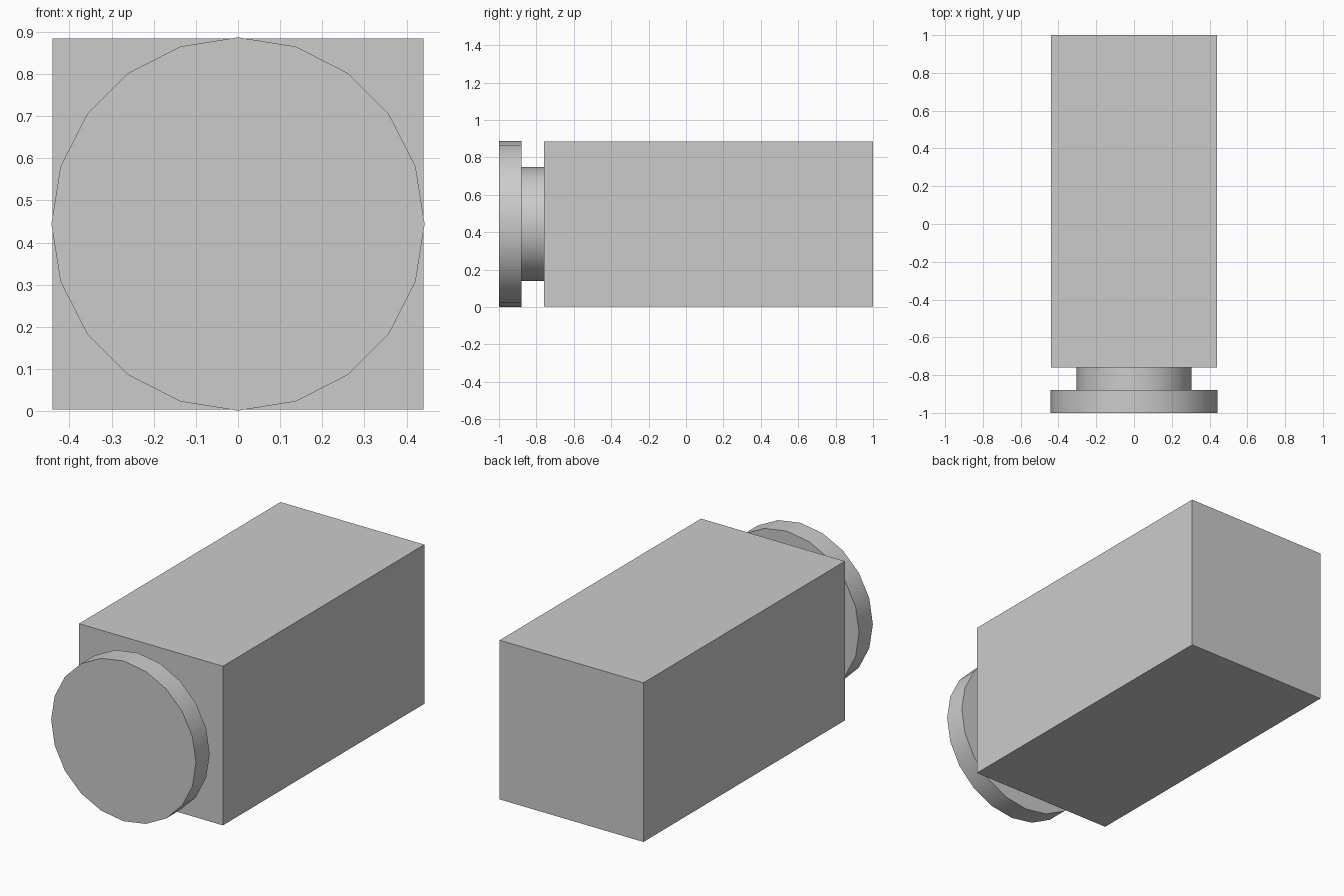
import bpy
import math

if "Cube" in bpy.data.objects:
    bpy.data.objects.remove(bpy.data.objects["Cube"])

R = 0.443          # flange radius
CZ = 0.444         # height of the common axis


def disc(name, radius, y0, y1):
    """20-sided cylinder lying along y, smooth sides and sharp rims."""
    bpy.ops.mesh.primitive_cylinder_add(
        vertices=20, radius=radius, depth=y1 - y0,
        location=(0, (y0 + y1) / 2, CZ), rotation=(math.pi / 2, 0, 0))
    obj = bpy.context.object
    obj.name = name
    bpy.ops.object.transform_apply(location=False, rotation=True, scale=True)
    bpy.ops.object.shade_smooth_by_angle(angle=math.radians(30))
    return obj


def box(name, width, y0, y1, height):
    bpy.ops.mesh.primitive_cube_add(size=1, location=(0, (y0 + y1) / 2, CZ))
    obj = bpy.context.object
    obj.name = name
    obj.scale = (width, y1 - y0, height)
    bpy.ops.object.transform_apply(location=False, rotation=False, scale=True)
    return obj


# Long square body
box("body", 0.88, -0.76, 1.0, 0.88)

# Narrow neck and wide front flange
disc("neck", 0.304, -0.88, -0.76)
disc("front_flange", R, -1.0, -0.88)
